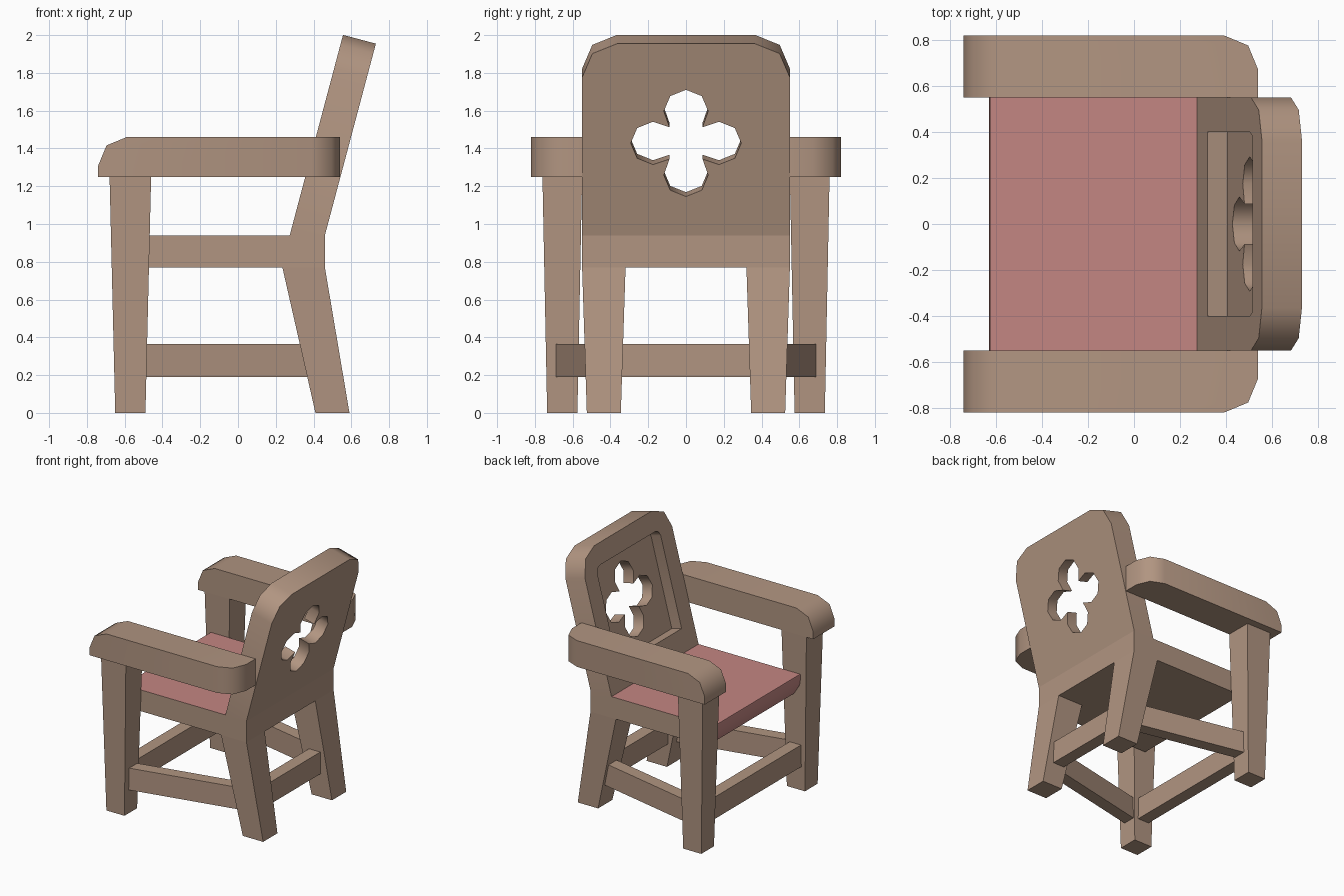
import bpy, bmesh, math
from mathutils import Matrix, Vector

cube = bpy.data.objects.get("Cube")
if cube:
    bpy.data.objects.remove(cube)


def material(name, rgb):
    mat = bpy.data.materials.new(name)
    mat.use_nodes = True
    mat.diffuse_color = (*rgb, 1)
    mat.node_tree.nodes["Principled BSDF"].inputs["Base Color"].default_value = (*rgb, 1)
    return mat


wood = material("light brown wood", (0.44, 0.30, 0.22))
fabric = material("rose fabric", (0.55, 0.24, 0.225))


def add_object(name, bm, matrix=Matrix(), mats=(wood,)):
    bmesh.ops.recalc_face_normals(bm, faces=bm.faces)
    mesh = bpy.data.meshes.new(name)
    bm.to_mesh(mesh)
    bm.free()
    obj = bpy.data.objects.new(name, mesh)
    obj.matrix_world = matrix
    for mat in mats:
        mesh.materials.append(mat)
    bpy.context.collection.objects.link(obj)
    return obj


def loft(bottom, top):
    """Closed solid between two matching loops of points."""
    bm = bmesh.new()
    a = [bm.verts.new(p) for p in bottom]
    b = [bm.verts.new(p) for p in top]
    bm.faces.new(a)
    bm.faces.new(b)
    for i in range(len(a)):
        j = (i + 1) % len(a)
        bm.faces.new((a[i], a[j], b[j], b[i]))
    return bm


def rect(x0, x1, y0, y1, z):
    return [(x0, y0, z), (x1, y0, z), (x1, y1, z), (x0, y1, z)]


def box(x0, x1, y0, y1, z0, z1):
    return loft(rect(x0, x1, y0, y1, z0), rect(x0, x1, y0, y1, z1))


def round_edges(bm, radius, rule):
    """Bevel the edges whose midpoint satisfies the rule."""
    edges = [e for e in bm.edges if rule((e.verts[0].co + e.verts[1].co) / 2)]
    bmesh.ops.bevel(bm, geom=edges, offset=radius, segments=2, profile=0.5,
                    affect='EDGES', clamp_overlap=False)


def smooth(obj):
    bpy.ops.object.select_all(action='DESELECT')
    obj.select_set(True)
    bpy.context.view_layer.objects.active = obj
    bpy.ops.object.shade_smooth_by_angle(angle=math.radians(50))


def stretcher(name, start, end):
    """Rail of constant section between two plan points."""
    start, end = Vector(start), Vector(end)
    d = (end - start).normalized() * 0.05
    side = Vector((-d.y, d.x))
    plan = [start + side, start - side, end - side, end + side]
    add_object(name, loft([(*p, 0.19) for p in plan], [(*p, 0.365) for p in plan]))


# Legs, arms and side rails, on both sides
for side, s in (("left", 1), ("right", -1)):
    add_object("front_leg_" + side, loft(
        rect(-0.65, -0.49, s * 0.575, s * 0.735, 0),
        rect(-0.68, -0.46, s * 0.55, s * 0.76, 1.25)))
    add_object("back_leg_" + side, loft(
        rect(0.41, 0.59, s * 0.345, s * 0.525, 0),
        rect(0.235, 0.46, s * 0.32, s * 0.55, 0.77)))
    arm = box(-0.74, 0.54, s * 0.55, s * 0.82, 1.25, 1.46)
    round_edges(arm, 0.15, lambda m: m.x < -0.7 and m.z > 1.45)
    round_edges(arm, 0.15, lambda m: m.x > 0.53 and abs(m.y) > 0.81)
    smooth(add_object("armrest_" + side, arm))
    stretcher("side_rail_" + side, (-0.57, s * 0.655), (0.445, s * 0.435))

# Rails joining the front pair and the back pair of legs
stretcher("front_rail", (-0.57, -0.655), (-0.57, 0.655))
stretcher("back_rail", (0.445, -0.435), (0.445, 0.435))

# Seat with a padded top and rolled front
profile = [(0.46, 0.77), (0.46, 0.94), (-0.625, 0.94), (-0.63, 0.92),
           (-0.62, 0.85), (-0.57, 0.77)]
seat = add_object("seat", loft([(x, -0.55, z) for x, z in profile],
                               [(x, 0.55, z) for x, z in profile]),
                  mats=(wood, fabric))
for face in seat.data.polygons:
    if face.normal.z > 0.9 or face.normal.x < -0.5:
        face.material_index = 1
smooth(seat)

# Leaning backrest: local x runs across, y up the slab, -z to its front
lean = math.atan2(0.27, 1.015)
sn, cs = math.sin(lean), math.cos(lean)
tilt = Matrix(((0, sn, cs, 0.46), (1, 0, 0, 0), (0, cs, -sn, 0.94), (0, 0, 0, 1)))
slab = box(-0.55, 0.55, -0.05, 1.05, -0.18, 0)
round_edges(slab, 0.185, lambda m: abs(m.x) > 0.54 and m.y > 1.04)
backrest = add_object("backrest", slab, tilt)

# Recessed panel on the front of the backrest
recess = box(-0.4, 0.4, 0.127, 0.895, -0.3, -0.09)
round_edges(recess, 0.05, lambda m: abs(m.x) > 0.39 and m.y > 0.89)

# Four-petal opening through the panel
petals = []
for k in range(4):
    turn = Matrix.Rotation(k * math.pi / 2, 2)
    for i in range(-2, 3):
        a = i * math.pi / 4
        petals.append(turn @ Vector((0.175 + 0.1175 * math.cos(a), 0.1175 * math.sin(a))))
    petals.append(turn @ Vector((0.0875, 0.0875)))
clover = loft([(p.x, p.y + 0.505, -0.25) for p in petals],
              [(p.x, p.y + 0.505, 0.1) for p in petals])

for name, bm in (("recess_cutter", recess), ("clover_cutter", clover)):
    cutter = add_object(name, bm, tilt)
    cutter.hide_render = True
    bpy.context.view_layer.update()
    mod = backrest.modifiers.new(name, 'BOOLEAN')
    mod.operation = 'DIFFERENCE'
    mod.solver = 'EXACT'
    mod.object = cutter
    bpy.context.view_layer.objects.active = backrest
    bpy.ops.object.modifier_apply(modifier=name)
    bpy.data.objects.remove(cutter)
smooth(backrest)
